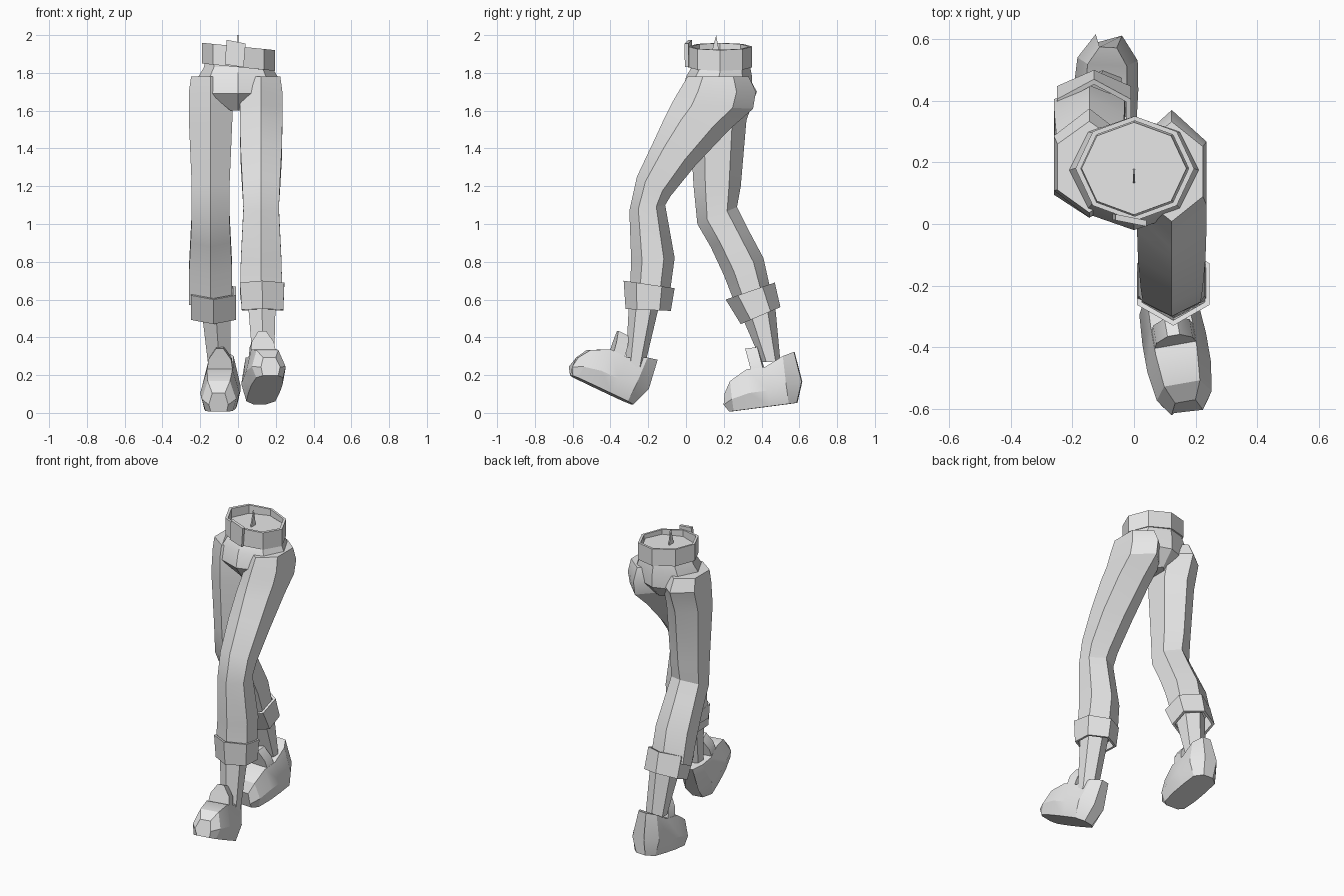
import bpy, bmesh, math
from mathutils import Matrix, Vector

cube = bpy.data.objects.get("Cube")
if cube:
    bpy.data.objects.remove(cube, do_unlink=True)

grey = bpy.data.materials.new("plain_grey")
grey.use_nodes = True
grey.diffuse_color = (.8, .8, .8, 1)
grey.node_tree.nodes["Principled BSDF"].inputs["Base Color"].default_value = grey.diffuse_color


def ring(front, back, span, sides=6, turn=.5, tilt=0, scale=1):
    """Closed section through a front and a back (y, z) point, spanning a range of x."""
    front, back = Vector((0, *front)), Vector((0, *back))
    middle, half = (front + back) / 2, (back - front) / 2
    centre_x, half_x = sum(span) / 2, (span[1] - span[0]) / 2
    angles = [math.tau * (i + turn) / sides for i in range(sides)]
    grow_x = scale / max(math.cos(a) for a in angles)
    grow_y = scale / max(math.sin(a) for a in angles)
    points = []
    for a in angles:
        across = half_x * grow_x * math.cos(a)
        p = middle + half * grow_y * math.sin(a)
        points.append(Vector((centre_x + across, p.y, p.z + tilt * across)))
    return points


def loft(name, rings, closed=False, matrix=None):
    """Skin a list of sections, either capped or joined end to start."""
    bm = bmesh.new()
    loops = [[bm.verts.new(p) for p in r] for r in rings]
    pairs = list(zip(loops, loops[1:]))
    if closed:
        pairs.append((loops[-1], loops[0]))
    else:
        bm.faces.new(loops[0])
        bm.faces.new(loops[-1])
    count = len(loops[0])
    for a, b in pairs:
        for i in range(count):
            j = (i + 1) % count
            bm.faces.new((a[i], a[j], b[j], b[i]))
    bmesh.ops.recalc_face_normals(bm, faces=bm.faces)
    mesh = bpy.data.meshes.new(name)
    bm.to_mesh(mesh)
    bm.free()
    mesh.materials.append(grey)
    obj = bpy.data.objects.new(name, mesh)
    bpy.context.collection.objects.link(obj)
    if matrix:
        obj.matrix_world = matrix
    bpy.ops.object.select_all(action="DESELECT")
    obj.select_set(True)
    bpy.context.view_layer.objects.active = obj
    bpy.ops.object.shade_smooth_by_angle(angle=math.radians(28))


def band(name, top, bottom, inner, **options):
    """Hollow band with some wall thickness."""
    loft(name, [ring(*top, **options), ring(*bottom, **options),
                ring(*bottom, scale=inner, **options),
                ring(*top, scale=inner, **options)], closed=True)


def trouser_leg(name, span, profile):
    """Leg through front and back profile points, pinched in at the knee."""
    rings = []
    for front, back in profile:
        pinch = .02 * max(0, 1 - abs(front[1] - 1.1) / .4)
        top = front == profile[0][0]
        rings.append(ring(front, back, (span[0] + pinch, span[1] - pinch),
                          scale=.9 if top else 1))
    loft(name, rings)


# Trouser seat, tucked inside the belt
loft("trouser_seat", [ring((front, z), (back, z), (-half, half), sides=8, turn=0)
                      for z, front, back, half in (
                          (1.9, .03, .33, .17), (1.83, .03, .34, .18), (1.78, 0, .35, .21),
                          (1.69, -.02, .35, .22), (1.6, .05, .27, .05))])

# Trouser legs: left strides forward, right trails
trouser_leg("left_trouser_leg", (.01, .235), (
    ((-.01, 1.78), (.35, 1.78)),
    ((-.04, 1.7), (.37, 1.7)),
    ((-.08, 1.63), (.355, 1.61)),
    ((-.11, 1.57), (.23, 1.5)),
    ((-.17, 1.44), (.05, 1.31)),
    ((-.26, 1.25), (-.08, 1.15)),
    ((-.3, 1.07), (-.11, 1.1)),
    ((-.29, .8), (-.06, .82)),
    ((-.3, .6), (-.09, .6))))
trouser_leg("right_trouser_leg", (-.26, -.03), (
    ((.02, 1.78), (.35, 1.78)),
    ((.02, 1.7), (.375, 1.7)),
    ((.02, 1.55), (.32, 1.55)),
    ((.04, 1.2), (.29, 1.2)),
    ((.06, 1), (.27, 1.09)),
    ((.13, .88), (.33, .97)),
    ((.2, .73), (.41, .82)),
    ((.27, .55), (.45, .64))))

# Rolled cuffs
band("left_cuff", ((-.33, .7), (-.06, .66), (.01, .245)),
     ((-.32, .55), (-.08, .54), (.02, .24)), .87)
band("right_cuff", ((.21, .6), (.47, .69), (-.25, -.01)),
     ((.29, .47), (.5, .56), (-.25, -.01)), .87)

# Shins
loft("left_shin", [ring((-.3, .62), (-.13, .62), (.05, .2)),
                   ring((-.32, .24), (-.22, .24), (.08, .19))])
loft("right_shin", [ring((.3, .5), (.47, .59), (-.19, -.04)),
                    ring((.4, .27), (.5, .27), (-.16, -.04))])


def shoe_section(along, height):
    """Sole, side and top points, mirrored; narrower toward heel and toe."""
    width = .105 * math.sqrt(1 - abs((along - .175) / .225) ** 4)
    sole = min(max(along, 0), .36)
    side = [Vector((width * .8, -sole, 0)),
            Vector((width, -along, height * .4)),
            Vector((width * .65, -(along + sole) / 2, height))]
    return side + [Vector((-p.x, p.y, p.z)) for p in reversed(side)]


def tongue_section(half, along, height):
    """Flat rectangle across the shoe."""
    return [Vector((x, -u, height)) for x, u in (
        (half, along), (half, along + .065), (-half, along + .065), (-half, along))]


def shoe(side, heel, pitch, yaw):
    placing = (Matrix.Translation(heel) @ Matrix.Rotation(math.radians(yaw), 4, "Z")
               @ Matrix.Rotation(math.radians(pitch), 4, "X"))
    # Body, from the ridged heel to the blunt toe
    loft(side + "_shoe", [shoe_section(*s) for s in (
        (-.04, .27), (.04, .255), (.14, .21), (.24, .21), (.335, .16), (.385, .1))],
        matrix=placing)
    # Tongue flap standing up in front of the ankle
    loft(side + "_shoe_tongue", [tongue_section(*s) for s in (
        (.07, .15, .19), (.06, .16, .26), (.02, .17, .32))], matrix=placing)


shoe("left", (.115, -.285, .045), -25, 10)
shoe("right", (-.083, .588, .053), 7.4, -3)

# Belt, slightly lower on the left hip
band("belt", ((.01, 1.94), (.35, 1.94), (-.19, .195)),
     ((.01, 1.83), (.35, 1.83), (-.19, .195)), .91, sides=8, turn=0, tilt=-.1)

# Buckle plate, angled across the front of the belt
loft("buckle", [[Vector((x, depth - .2 * x, z)) for x, z in (
    (-.07, 1.845), (.03, 1.83), (.04, 1.955), (-.06, 1.975))] for depth in (0, .02)])

# Small fabric fold standing up inside the waistband
loft("waist_fold", [[Vector((x, y, z)) for y, z in ((.13, 1.89), (.16, 2), (.18, 1.89))]
                    for x in (-.004, .004)])
